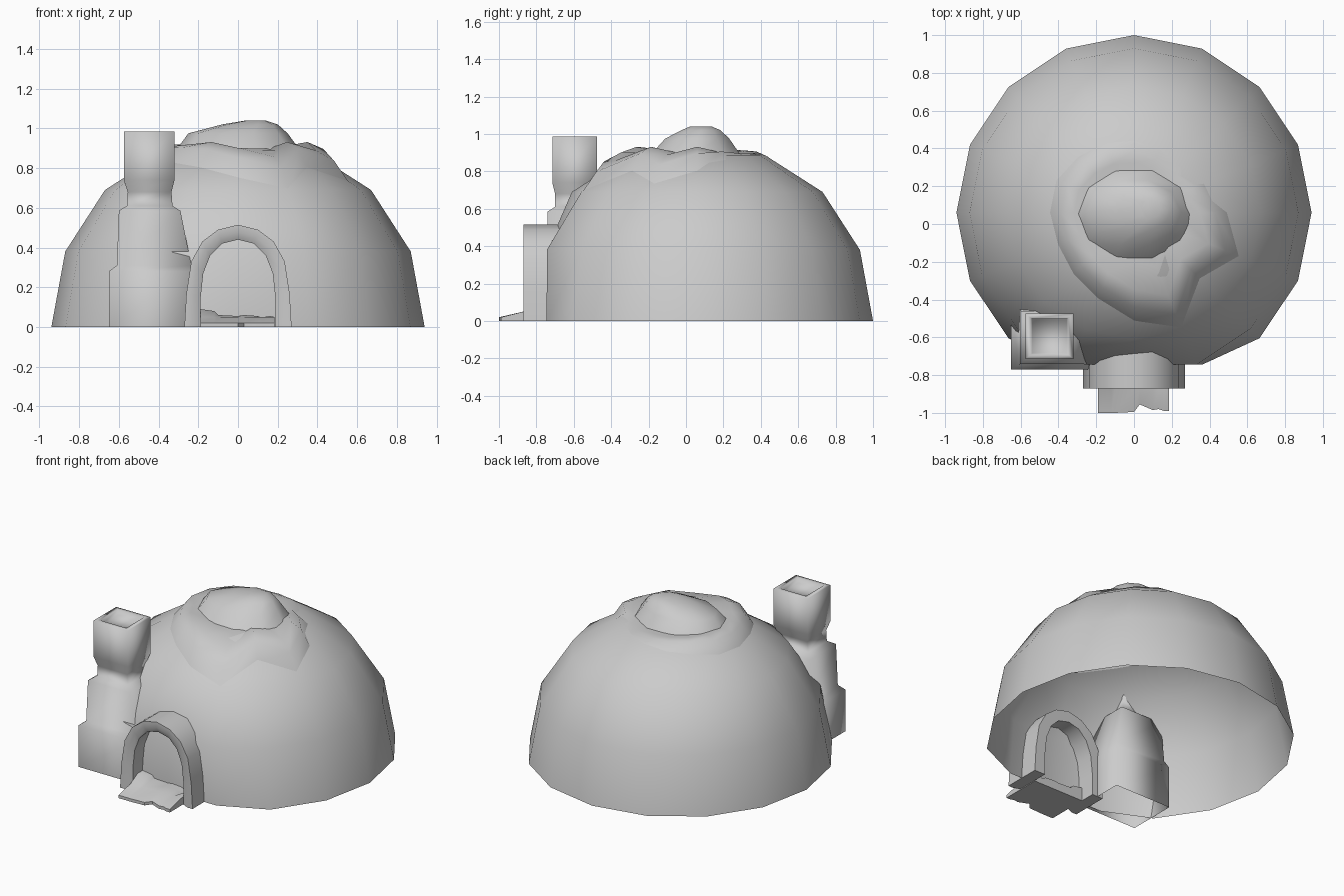
import bpy, bmesh
from math import sin, cos, pi, radians

cube = bpy.data.objects.get("Cube")
if cube:
    bpy.data.objects.remove(cube, do_unlink=True)

GREY = (0.6, 0.6, 0.6, 1.0)
grey = bpy.data.materials.new("plain grey")
grey.use_nodes = True
grey.diffuse_color = GREY
grey.node_tree.nodes["Principled BSDF"].inputs["Base Color"].default_value = GREY


def loft(name, rings, cap_start=False, cap_end=False, angle=180):
    """Skin a list of equally long closed loops, with optional end caps."""
    bm = bmesh.new()
    loops = [[bm.verts.new(p) for p in ring] for ring in rings]
    n = len(loops[0])
    for a, b in zip(loops, loops[1:]):
        for i in range(n):
            j = (i + 1) % n
            bm.faces.new((a[i], a[j], b[j], b[i]))
    if cap_start:
        bm.faces.new(loops[0][::-1])
    if cap_end:
        bm.faces.new(loops[-1])
    bmesh.ops.recalc_face_normals(bm, faces=bm.faces)
    mesh = bpy.data.meshes.new(name)
    bm.to_mesh(mesh)
    bm.free()
    mesh.materials.append(grey)
    obj = bpy.data.objects.new(name, mesh)
    bpy.context.collection.objects.link(obj)
    bpy.ops.object.select_all(action='DESELECT')
    obj.select_set(True)
    bpy.context.view_layer.objects.active = obj
    if angle >= 180:
        bpy.ops.object.shade_smooth()
    else:
        bpy.ops.object.shade_smooth_by_angle(angle=radians(angle))
    return obj


def ellipse(rx, ry, cx, cy, z, n):
    return [(cx + rx * cos(2 * pi * i / n), cy + ry * sin(2 * pi * i / n), z)
            for i in range(n)]


# Dome shell, open below, flattened behind the doorway
CY = 0.06
FRONT = -0.745
PROFILE = [(0.94, 0), (0.87, 0.38), (0.67, 0.69), (0.36, 0.888), (0.02, 0.9)]
dome = [[(x, max(y, FRONT), z) for x, y, z in ellipse(r, r, 0, CY, h, 16)]
        for r, h in PROFILE]
loft("dome", dome, cap_end=True)


def dome_height(r):
    for (r0, z0), (r1, z1) in zip(PROFILE, PROFILE[1:]):
        if r >= r1:
            return z0 + (z1 - z0) * (r0 - r) / (r0 - r1)
    return PROFILE[-1][1]


# Uneven drift draped over the upper dome, longest at front and left
reach = [0.5, 0.4, 0.34, 0.36, 0.38, 0.4, 0.42, 0.45,
         0.45, 0.44, 0.46, 0.5, 0.58, 0.68, 0.5, 0.61]
drift = []
for share, lift in [(1, -0.2), (0.86, 1), (0.7, 0.8), (0.45, 0.1), (0.1, 0)]:
    ring = []
    for i, far in enumerate(reach):
        r, a = far * share, 2 * pi * i / len(reach)
        thick = 0.05 * min(1, max(0.1, (far - 0.36) / 0.14))
        ring.append((r * cos(a), CY + r * sin(a), dome_height(r) + thick * lift + 0.003))
    drift.append(ring)
loft("roof_drift", drift, cap_end=True, angle=50)

# Rounded mound at the crown
mound = [(0.32, 0.26, 0, 0.05, 0.88), (0.25, 0.18, 0, 0.06, 0.975),
         (0.14, 0.11, 0.06, 0.08, 1.02), (0.05, 0.06, 0.09, 0.08, 1.04)]
loft("crown_mound", [ellipse(*m, 10) for m in mound], cap_end=True)

# Chimney: stepped base, tapering body, neck and hollow head
chimney = [(-0.65, -0.23, -0.77, -0.44, 0), (-0.65, -0.23, -0.77, -0.44, 0.28),
           (-0.61, -0.235, -0.745, -0.44, 0.31), (-0.6, -0.29, -0.74, -0.46, 0.585),
           (-0.56, -0.33, -0.7, -0.5, 0.61), (-0.555, -0.335, -0.7, -0.5, 0.68),
           (-0.575, -0.32, -0.715, -0.475, 0.74), (-0.575, -0.32, -0.715, -0.475, 0.985),
           (-0.545, -0.35, -0.69, -0.5, 0.985), (-0.54, -0.355, -0.685, -0.505, 0.95)]
loft("chimney", [[(x0, y0, z), (x1, y0, z), (x1, y1, z), (x0, y1, z)]
                 for x0, x1, y0, y1, z in chimney], cap_end=True)

# Arched doorway: half profiles mirrored across the middle
outer = [(0.27, 0), (0.26, 0.17), (0.235, 0.33), (0.18, 0.43), (0.1, 0.49), (0, 0.515)]
inner = [(0.19, 0), (0.188, 0.15), (0.175, 0.27), (0.14, 0.36), (0.08, 0.42), (0, 0.44)]


def mirrored(half):
    return half + [(-x, z) for x, z in half[-2::-1]]


arch = []
for (ox, oz), (ix, iz) in zip(mirrored(outer), mirrored(inner)):
    arch.append([(ox, -0.62, oz), (ox, -0.87, oz),
                 ((ox + ix) / 2, -0.87, (oz + iz) / 2),
                 (ix, -0.85, iz), (ix, -0.62, iz)])
loft("door_arch", arch, cap_start=True, cap_end=True, angle=60)

# Ragged doorstep mat, rising towards the door
edge = [(-0.19, -1.0, 0.09), (-0.12, -1.0, 0.08), (-0.1, -1.0, 0.06), (0, -0.995, 0.055),
        (0.03, -0.955, 0.06), (0.1, -0.985, 0.055), (0.13, -0.98, 0.04),
        (0.16, -0.99, 0.055), (0.185, -0.99, 0.05)]
mat = [[(x, y, 0), (x, y, 0.02), (x, -0.87, 0.05), (x, -0.8, h),
        (x, -0.72, h), (x, -0.72, 0)] for x, y, h in edge]
loft("doorstep_mat", mat, cap_start=True, cap_end=True, angle=40)
